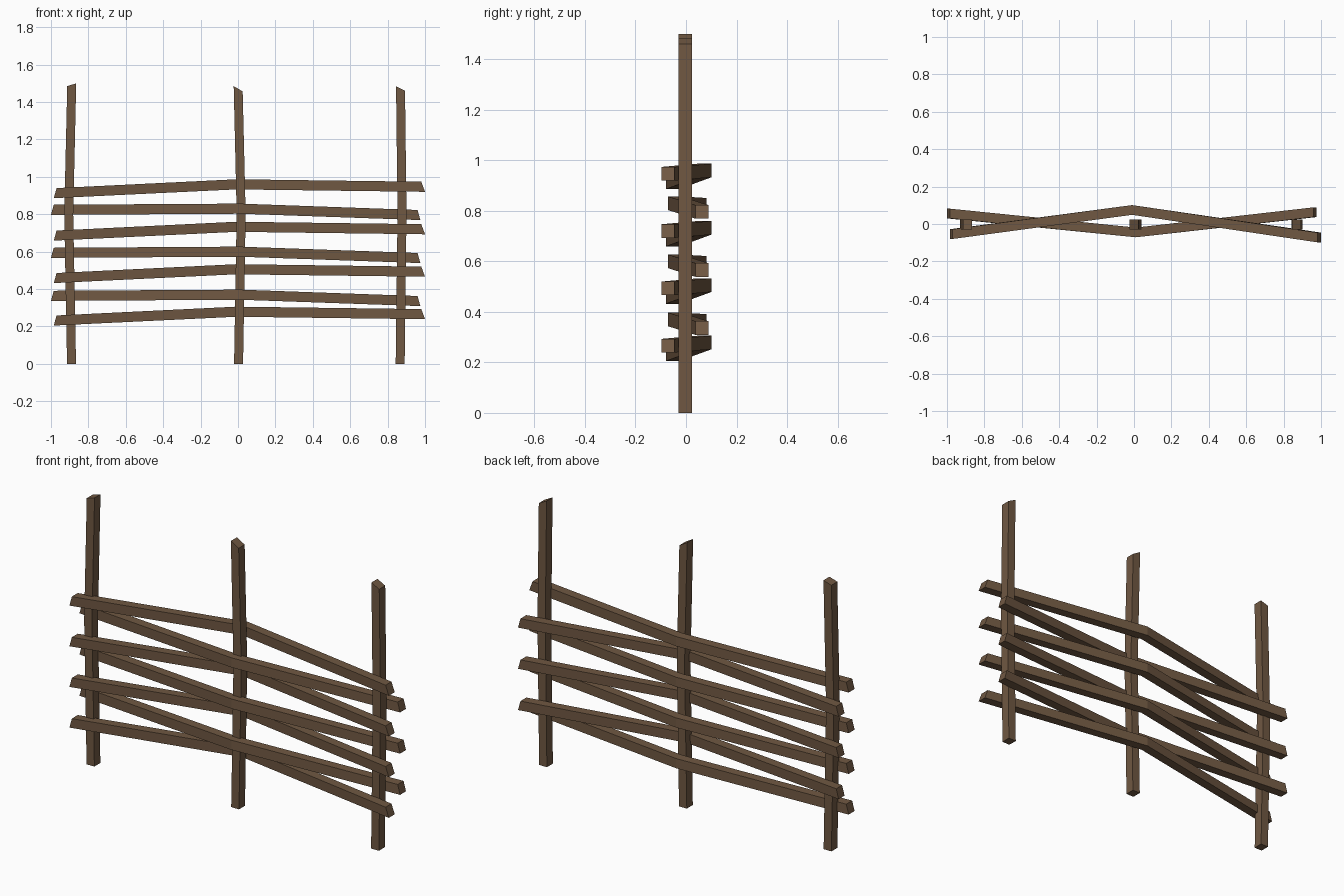
import bpy

cube = bpy.data.objects.get("Cube")
if cube:
    bpy.data.objects.remove(cube, do_unlink=True)

wood = bpy.data.materials.new("brown_wood")
wood.use_nodes = True
colour = (0.162, 0.098, 0.055, 1)
wood.diffuse_color = colour
wood.node_tree.nodes["Principled BSDF"].inputs["Base Color"].default_value = colour


def beam(name, rings):
    """Bent square beam joining a list of four-cornered rings."""
    verts = [v for ring in rings for v in ring]
    last = len(verts) - 4
    faces = [(3, 2, 1, 0), tuple(range(last, last + 4))]
    for s in range(0, last, 4):
        for i in range(4):
            j = (i + 1) % 4
            faces.append((s + i, s + j, s + j + 4, s + i + 4))
    mesh = bpy.data.meshes.new(name)
    mesh.from_pydata(verts, [], faces)
    mesh.materials.append(wood)
    obj = bpy.data.objects.new(name, mesh)
    bpy.context.collection.objects.link(obj)


def post(name, bottom, bend, top, z_left, z_right):
    """Upright with a slight bend and a slanted top, placed by its left edge."""
    w, front, back = 0.048, -0.03, 0.023
    rings = []
    for x, za, zb in ((bottom, 0, 0), (bend, 0.8, 0.8), (top, z_left, z_right)):
        rings.append([(x, front, za), (x + w, front, zb),
                      (x + w, back, zb), (x, back, za)])
    beam(name, rings)


def rail(name, stations, lift):
    """Woven rail: each station is bottom x, top x, centre y, bottom z."""
    h, t = 0.054, 0.026
    rings = []
    for xb, xt, y, z in stations:
        z += lift
        rings.append([(xb, y - t, z), (xb, y + t, z),
                      (xt, y + t, z + h), (xt, y - t, z + h)])
    beam(name, rings)


# Uprights
post("right_post", -0.914, -0.929, -0.913, 1.485, 1.5)
post("middle_post", -0.021, -0.007, -0.023, 1.485, 1.457)
post("left_post", 0.843, 0.853, 0.845, 1.485, 1.46)

# Rails passing behind the middle post
outer = [(-0.985, -0.97, -0.054, 0.205), (-0.01, -0.01, 0.075, 0.252),
         (1.0, 0.98, -0.072, 0.239)]
for i in range(4):
    rail(f"back_woven_rail_{i + 1}", outer, i * 0.227)

# Rails passing in front of the middle post
inner = [(-1.0, -0.985, 0.056, 0.337), (0.01, 0.01, -0.045, 0.343),
         (0.975, 0.96, 0.063, 0.309)]
for i in range(3):
    rail(f"front_woven_rail_{i + 1}", inner, i * 0.23)
